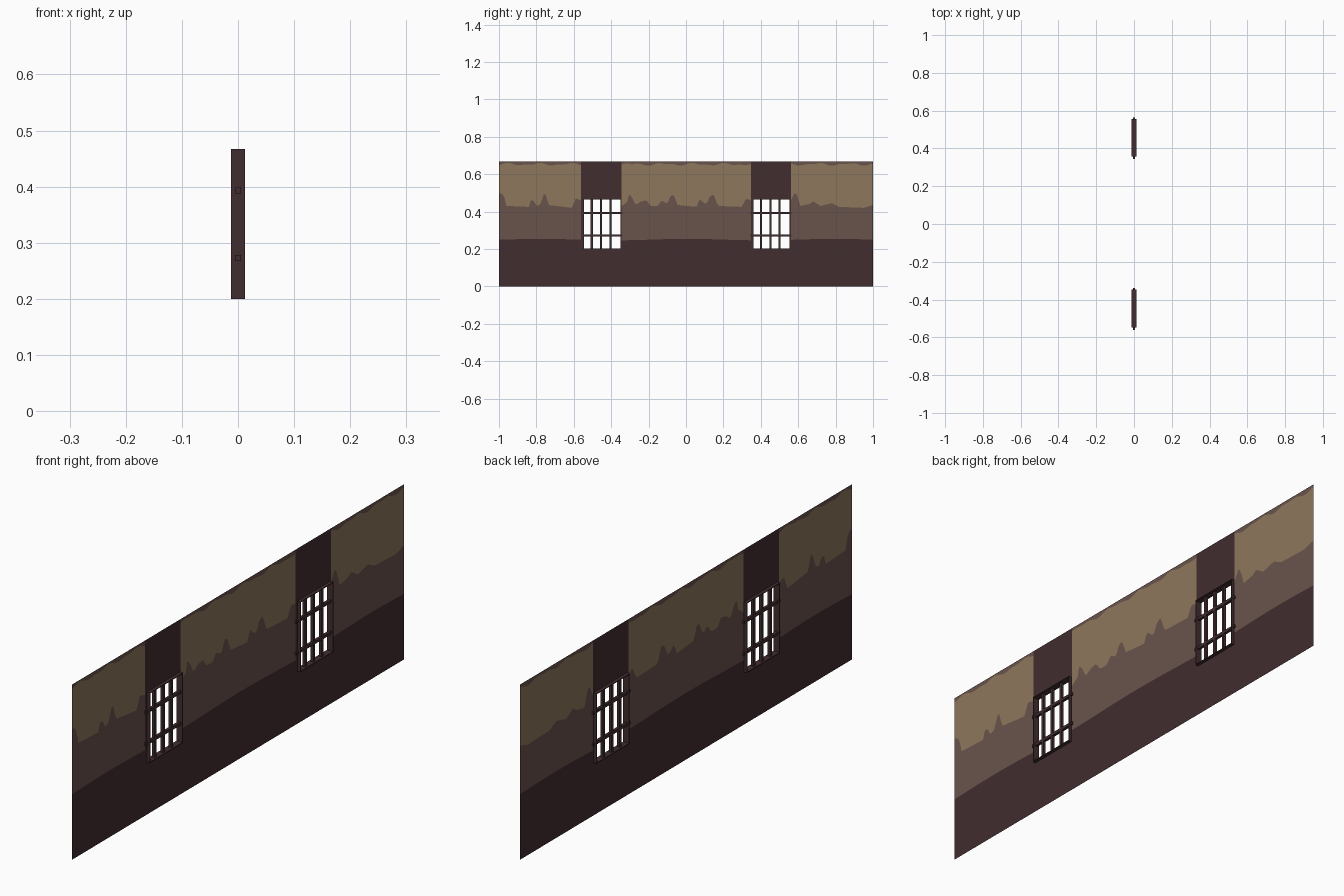
import bpy, bmesh, math
from mathutils import Matrix

if "Cube" in bpy.data.objects:
    bpy.data.objects.remove(bpy.data.objects["Cube"])


def material(name, rgb):
    lin = [((c / 255 + 0.055) / 1.055) ** 2.4 for c in rgb]
    m = bpy.data.materials.new(name)
    m.diffuse_color = (*lin, 1)
    m.use_nodes = True
    m.node_tree.nodes["Principled BSDF"].inputs["Base Color"].default_value = m.diffuse_color
    return m


DARK = material("dark_brown", (66, 45, 47))
MID = material("mid_brown", (105, 83, 75))
LIGHT = material("light_tan", (142, 119, 93))

TOP = 0.667
SILL, HEAD = 0.2, 0.467
COLUMNS = [(-0.561, -0.345), (0.347, 0.561)]   # dark strips around the windows
HOLES = [(-0.548, -0.348), (0.357, 0.557)]     # window openings
# ragged lower edge of the tan plaster: (y, z)
RAGGED = [(-1, .50), (-.975, .49), (-.96, .43), (-.84, .425), (-.83, .46), (-.815, .46),
          (-.80, .43), (-.775, .44), (-.765, .49), (-.75, .49), (-.735, .435), (-.61, .42),
          (-.59, .47), (-.56, .46), (-.345, .43), (-.315, .45), (-.305, .49), (-.29, .48),
          (-.27, .435), (-.24, .455), (-.21, .46), (-.19, .43), (-.15, .43), (-.13, .46),
          (-.10, .44), (-.08, .49), (-.065, .485), (-.045, .435), (.06, .425), (.07, .47),
          (.09, .45), (.11, .44), (.13, .485), (.15, .49), (.17, .43), (.30, .425),
          (.32, .47), (.347, .46), (.561, .46), (.58, .50), (.595, .49), (.61, .43),
          (.66, .44), (.68, .455), (.72, .43), (.78, .445), (.82, .425), (.95, .42), (1, .435)]


def ragged(y):
    for (y0, z0), (y1, z1) in zip(RAGGED, RAGGED[1:]):
        if y <= y1:
            return z0 + (z1 - z0) * (y - y0) / (y1 - y0)
    return RAGGED[-1][1]


def dirt_line(y):
    return 0.25 + 0.004 * math.sin(8 * y + 1.5)


def grime_line(y):
    return 0.653 + 0.005 * math.sin(38 * y) + 0.003 * math.sin(71 * y)


# wall: a single sheet, cut into colour bands
bm = bmesh.new()


def strip(y0, y1, levels, index):
    (a, b) = levels
    pts = [(y0, a(y0)), (y1, a(y1)), (y1, b(y1)), (y0, b(y0))]
    bm.faces.new([bm.verts.new((0, y, z)) for y, z in pts]).material_index = index


def flat(z):
    return lambda y: z


def plaster(y0, y1):
    n = round((y1 - y0) / 0.01)
    bands = [flat(0), dirt_line, ragged, grime_line, flat(TOP)]
    for i in range(n):
        a, b = y0 + (y1 - y0) * i / n, y0 + (y1 - y0) * (i + 1) / n
        for k, index in enumerate((0, 1, 2, 1)):
            strip(a, b, (bands[k], bands[k + 1]), index)


edges = [-1] + [y for c in COLUMNS for y in c] + [1]
for a, b in zip(edges[::2], edges[1::2]):
    plaster(a, b)
for (c0, c1), (h0, h1) in zip(COLUMNS, HOLES):
    strip(c0, h0, (flat(0), flat(TOP)), 0)
    strip(h1, c1, (flat(0), flat(TOP)), 0)
    strip(h0, h1, (flat(0), flat(SILL)), 0)
    strip(h0, h1, (flat(HEAD), flat(TOP)), 0)
bmesh.ops.remove_doubles(bm, verts=bm.verts, dist=1e-5)
mesh = bpy.data.meshes.new("wall")
bm.to_mesh(mesh)
bm.free()
for m in (DARK, MID, LIGHT):
    mesh.materials.append(m)
bpy.context.collection.objects.link(bpy.data.objects.new("wall", mesh))


def boxes(name, items, mat):
    """One object from several (centre, size) boxes."""
    b = bmesh.new()
    for centre, size in items:
        bmesh.ops.create_cube(b, size=1, matrix=Matrix.Translation(centre) @ Matrix.Diagonal((*size, 1)))
    me = bpy.data.meshes.new(name)
    b.to_mesh(me)
    b.free()
    me.materials.append(mat)
    bpy.context.collection.objects.link(bpy.data.objects.new(name, me))


# windows: thin projecting frame and a grid of bars
DEPTH, T, BAR = 0.025, 0.003, 0.011
for side, (h0, h1) in zip(("left", "right"), HOLES):
    c, w, zc, h = (h0 + h1) / 2, h1 - h0, (SILL + HEAD) / 2, HEAD - SILL
    boxes(side + "_window_frame",
          [((0, h0 + T / 2, zc), (DEPTH, T, h)), ((0, h1 - T / 2, zc), (DEPTH, T, h)),
           ((0, c, SILL + T / 2), (DEPTH, w, T)), ((0, c, HEAD - T / 2), (DEPTH, w, T))], DARK)
    boxes(side + "_upright_bars",
          [((0, c - 0.006 + 0.05 * k, zc), (BAR, BAR, h)) for k in (-1, 0, 1)], DARK)
    boxes(side + "_cross_bars",
          [((0, c - 0.003, z), (BAR, w + 0.022, BAR)) for z in (0.273, 0.393)], DARK)
